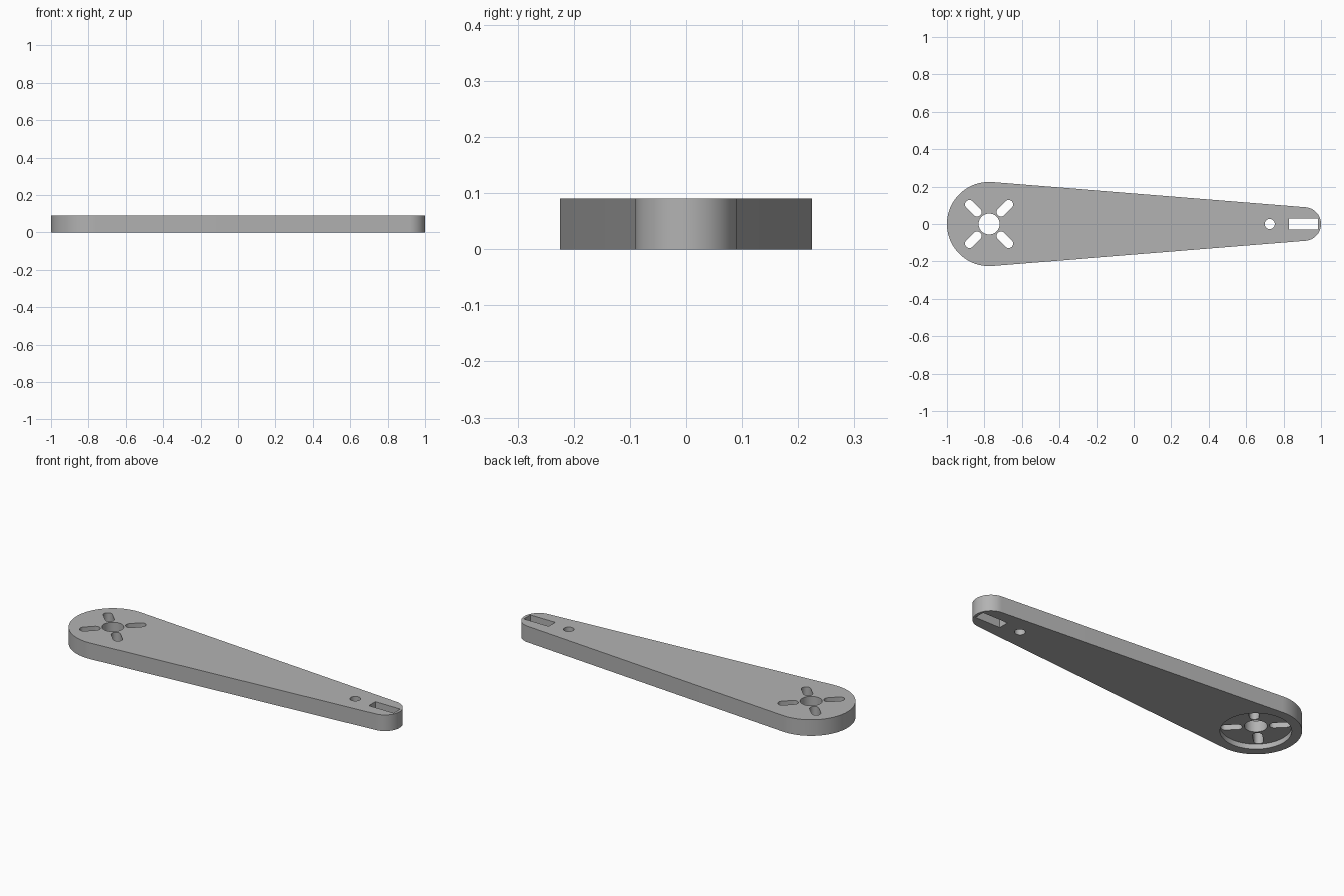
import bpy, bmesh, math

if "Cube" in bpy.data.objects:
    bpy.data.objects.remove(bpy.data.objects["Cube"])

H = 0.09                      # plate thickness
HUB_X, HUB_R = -0.775, 0.225  # wide end
TIP_X, TIP_R = 0.91, 0.09     # narrow end

grey = bpy.data.materials.new("plain_grey")
grey.diffuse_color = (0.45, 0.45, 0.45, 1)
grey.use_nodes = True
grey.node_tree.nodes["Principled BSDF"].inputs["Base Color"].default_value = grey.diffuse_color


def arc(cx, cy, r, a0, a1, n):
    return [(cx + r * math.cos(a0 + (a1 - a0) * i / n),
             cy + r * math.sin(a0 + (a1 - a0) * i / n)) for i in range(n + 1)]


def circle(cx, cy, r, n=48):
    return arc(cx, cy, r, 0, 2 * math.pi, n)[:-1]


def prism(name, outline, z0, z1):
    """Extrude a counter-clockwise outline from z0 to z1."""
    bm = bmesh.new()
    face = bm.faces.new([bm.verts.new((x, y, z0)) for x, y in outline])
    top = bmesh.ops.extrude_face_region(bm, geom=[face])["geom"]
    for v in top:
        if isinstance(v, bmesh.types.BMVert):
            v.co.z = z1
    bmesh.ops.recalc_face_normals(bm, faces=bm.faces)
    me = bpy.data.meshes.new(name)
    bm.to_mesh(me)
    bm.free()
    me.materials.append(grey)
    ob = bpy.data.objects.new(name, me)
    bpy.context.collection.objects.link(ob)
    return ob


def cut(target, outline, z0=-0.05, z1=H + 0.05):
    """Subtract a prism and remove the cutter."""
    cutter = prism("cutter", outline, z0, z1)
    cutter.hide_render = True
    mod = target.modifiers.new("cut", "BOOLEAN")
    mod.operation, mod.solver, mod.object = "DIFFERENCE", "EXACT", cutter
    bpy.context.view_layer.objects.active = target
    bpy.ops.object.modifier_apply(modifier=mod.name)
    bpy.data.objects.remove(cutter)


# Tapered arm: two round ends joined by tangent lines
t = math.acos((HUB_R - TIP_R) / (TIP_X - HUB_X))
arm = prism("tapered_arm",
            arc(TIP_X, 0, TIP_R, -t, t, 40)
            + arc(HUB_X, 0, HUB_R, t, 2 * math.pi - t, 64), 0, H)

# Round recess under the wide end
cut(arm, circle(HUB_X, 0, 0.175, 64), -0.05, 0.028)

# Centre hole and small pivot hole
cut(arm, circle(HUB_X, 0, 0.056))
cut(arm, circle(0.726, 0, 0.027, 32))

# Four diagonal rounded slots
for k in range(4):
    a = math.pi / 4 + k * math.pi / 2
    c, s = math.cos(a), math.sin(a)
    slot = (arc(0.148, 0, 0.024, -math.pi / 2, math.pi / 2, 12)
            + arc(0.090, 0, 0.024, math.pi / 2, 1.5 * math.pi, 12))
    cut(arm, [(HUB_X + x * c - y * s, x * s + y * c) for x, y in slot])

# Rectangular slot in the narrow end
cut(arm, [(0.83, -0.029), (0.984, -0.029), (0.984, 0.029), (0.83, 0.029)])

bpy.ops.object.select_all(action="DESELECT")
arm.select_set(True)
bpy.context.view_layer.objects.active = arm
bpy.ops.object.shade_smooth_by_angle(angle=math.radians(30))
